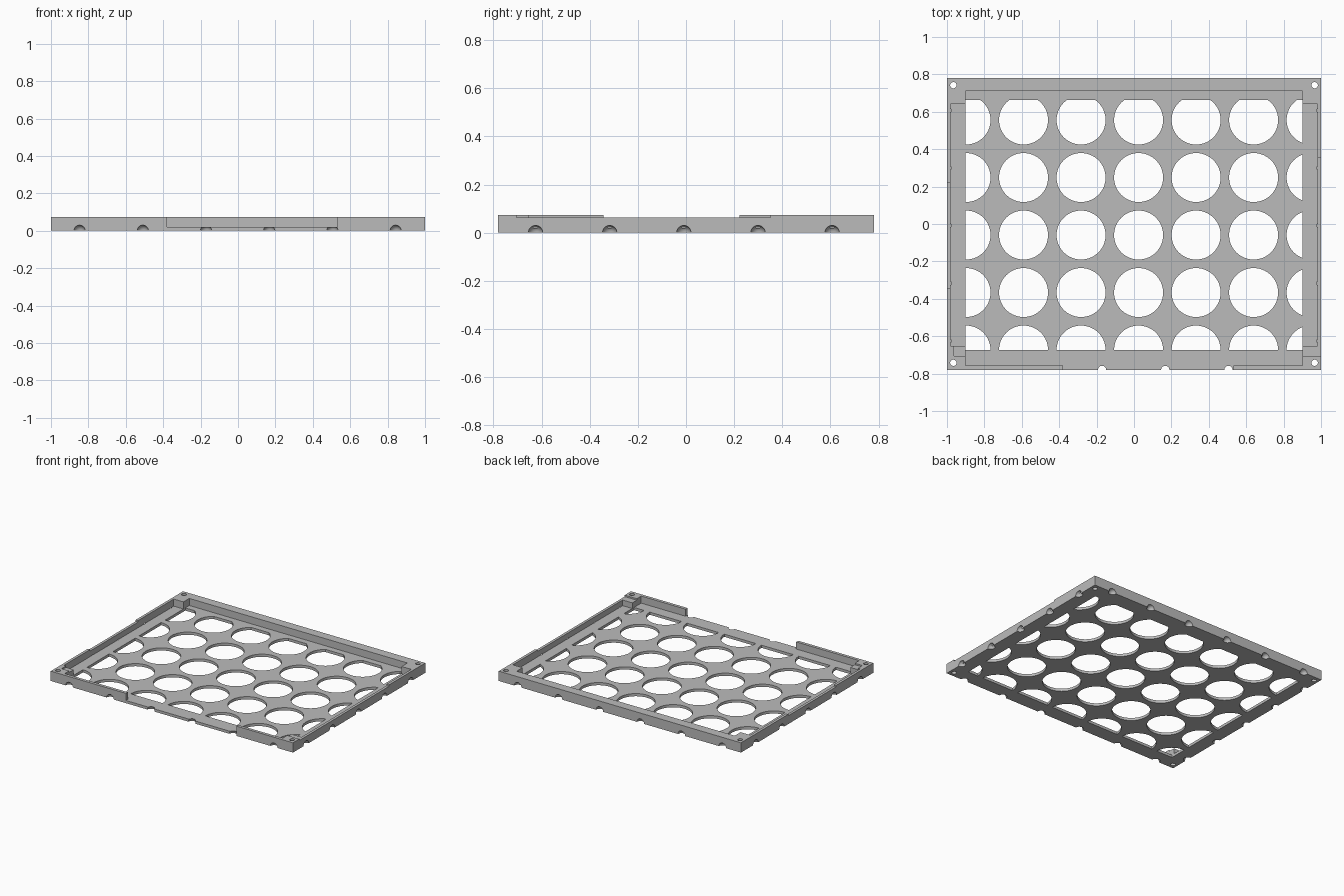
import bpy
import bmesh
from math import radians
from mathutils import Matrix, Vector

cube = bpy.data.objects.get("Cube")
if cube:
    bpy.data.objects.remove(cube, do_unlink=True)

HX, HY, TOP = 1.0, 0.78, 0.073      # half width, half depth, rim height
FLOOR, STEP = 0.02, 0.062           # tray floor, lowered rim height
PITCH, HOLE_R = 0.3075, 0.131       # large hole grid
NOTCH_R = 0.03


def make_object(name, bm):
    bmesh.ops.recalc_face_normals(bm, faces=bm.faces)
    mesh = bpy.data.meshes.new(name)
    bm.to_mesh(mesh)
    bm.free()
    obj = bpy.data.objects.new(name, mesh)
    bpy.context.collection.objects.link(obj)
    return obj


def box(name, x0, x1, y0, y1, z0, z1):
    bm = bmesh.new()
    size = Matrix.Diagonal((x1 - x0, y1 - y0, z1 - z0, 1))
    centre = Matrix.Translation(((x0 + x1) / 2, (y0 + y1) / 2, (z0 + z1) / 2))
    bmesh.ops.create_cube(bm, size=1, matrix=centre @ size)
    return make_object(name, bm)


def prism(name, outline, z0, z1):
    bm = bmesh.new()
    face = bm.faces.new([bm.verts.new((x, y, z0)) for x, y in outline])
    grown = bmesh.ops.extrude_face_region(bm, geom=[face])
    verts = [g for g in grown["geom"] if isinstance(g, bmesh.types.BMVert)]
    bmesh.ops.translate(bm, verts=verts, vec=Vector((0, 0, z1 - z0)))
    return make_object(name, bm)


def cylinders(name, centres, radius, segments):
    bm = bmesh.new()
    for x, y in centres:
        bmesh.ops.create_cone(bm, cap_ends=True, segments=segments, radius1=radius,
                              radius2=radius, depth=0.4, matrix=Matrix.Translation((x, y, 0)))
    return make_object(name, bm)


def combine(target, tool, operation="DIFFERENCE"):
    tool.hide_render = True
    mod = target.modifiers.new("cut", "BOOLEAN")
    mod.operation = operation
    mod.solver = "EXACT"
    mod.object = tool
    bpy.context.view_layer.objects.active = target
    bpy.ops.object.modifier_apply(modifier=mod.name)
    bpy.data.objects.remove(tool, do_unlink=True)


# Solid slab that the tray is cut from
tray = box("perforated_tray", -HX, HX, -HY, HY, 0, TOP)

# Pocket outline: side bays, corner blocks, back wall and open front gap
pocket = [(-0.38, -0.9), (0.533, -0.9), (0.533, -0.757), (0.9, -0.757),
          (0.9, -0.652), (0.98, -0.652), (0.98, 0.642), (0.9, 0.642),
          (0.9, 0.711), (-0.9, 0.711), (-0.9, 0.642), (-0.98, 0.642),
          (-0.98, -0.652), (-0.9, -0.652), (-0.9, -0.757), (-0.38, -0.757)]
combine(tray, prism("pocket_cutter", pocket, FLOOR, 0.2))

# Lowered rim sections on both sides and the stepped front corner block
for x0, x1, y0, y1 in [(0.85, 1.1, -0.705, 0.352), (-1.1, -0.85, -0.343, 0.222),
                       (-0.963, -0.85, -0.705, -0.6)]:
    combine(tray, box("rim_cutter", x0, x1, y0, y1, STEP, 0.2))

# Grid of large round holes, trimmed by the inner window
grid = [(-0.898 + PITCH * i, -0.674 + PITCH * j) for i in range(7) for j in range(5)]
holes = cylinders("hole_cutter", grid, HOLE_R, 64)
combine(holes, box("hole_window", -0.9, 0.9, -0.673, 0.664, -0.1, 0.1), "INTERSECT")
combine(tray, holes)

# Small screw holes in the four corners
corners = [(x, y) for x in (-0.966, 0.966) for y in (-0.742, 0.742)]
combine(tray, cylinders("screw_cutter", corners, 0.017, 24))

# Domed notches along the bottom edge of all four sides
spots = [(-0.847 + 0.338 * i, s * HY) for i in range(6) for s in (-1, 1)]
spots += [(s * HX, -0.625 + 0.308 * j) for j in range(5) for s in (-1, 1)]
bm = bmesh.new()
for x, y in spots:
    bmesh.ops.create_uvsphere(bm, u_segments=24, v_segments=13, radius=NOTCH_R,
                              matrix=Matrix.Translation((x, y, 0)))
combine(tray, make_object("notch_cutter", bm))

# Plain grey plastic
grey = bpy.data.materials.new("grey_plastic")
grey.use_nodes = True
colour = (0.5, 0.5, 0.5, 1)
grey.diffuse_color = colour
grey.node_tree.nodes["Principled BSDF"].inputs["Base Color"].default_value = colour
tray.data.materials.clear()
tray.data.materials.append(grey)

# Smooth the round walls, keep the edges sharp
bpy.ops.object.select_all(action="DESELECT")
tray.select_set(True)
bpy.context.view_layer.objects.active = tray
bpy.ops.object.shade_smooth_by_angle(angle=radians(30))
